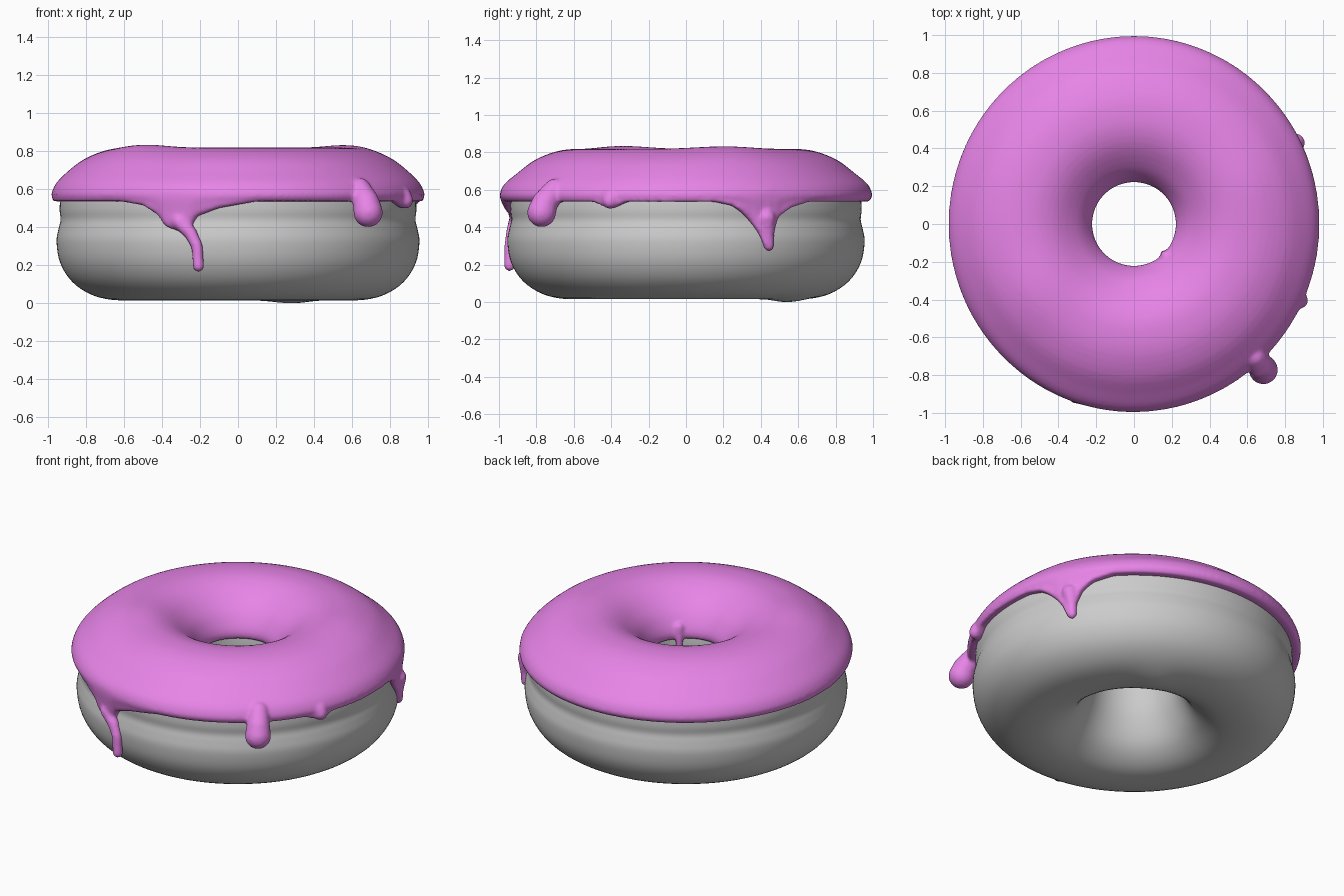
import bpy, bmesh, math
from mathutils import Vector, Matrix

if "Cube" in bpy.data.objects:
    bpy.data.objects.remove(bpy.data.objects["Cube"])


def material(name, rgb):
    m = bpy.data.materials.new(name)
    m.diffuse_color = (*rgb, 1)
    m.use_nodes = True
    m.node_tree.nodes["Principled BSDF"].inputs["Base Color"].default_value = m.diffuse_color
    return m


def spline(pts, n=4):
    # closed Catmull-Rom through 2D profile points
    out, k = [], len(pts)
    for i in range(k):
        a, b, c, d = (Vector(pts[(i + j) % k]) for j in (-1, 0, 1, 2))
        for s in range(n):
            t = s / n
            out.append(0.5 * (2 * b + (c - a) * t + (2 * a - 5 * b + 4 * c - d) * t * t
                              + (3 * b - a - 3 * c + d) * t ** 3))
    return out


def interp(table, x):
    if x <= table[0][0]:
        return table[0][1]
    for (x0, y0), (x1, y1) in zip(table, table[1:]):
        if x <= x1:
            t = (x - x0) / (x1 - x0)
            return y0 + (y1 - y0) * t
    return table[-1][1]


def revolve(bm, section, steps, warp):
    # ring of cross-sections, each may depend on the angle
    rings = []
    for i in range(steps):
        a = -math.pi + 2 * math.pi * i / steps
        rings.append([bm.verts.new(warp(p.x * math.cos(a), p.x * math.sin(a), p.y))
                      for p in section(a)])
    k = len(rings[0])
    for i in range(steps):
        r0, r1 = rings[i], rings[(i + 1) % steps]
        for j in range(k):
            bm.faces.new((r0[j], r1[j], r1[(j + 1) % k], r0[(j + 1) % k]))
    bmesh.ops.recalc_face_normals(bm, faces=bm.faces)


def finish(bm, name, mat):
    me = bpy.data.meshes.new(name)
    for f in bm.faces:
        f.smooth = True
    bm.to_mesh(me)
    bm.free()
    me.materials.append(mat)
    ob = bpy.data.objects.new(name, me)
    bpy.context.collection.objects.link(ob)
    return ob


def bump(x, y, cx, cy, w):
    return math.exp(-((x - cx) ** 2 + (y - cy) ** 2) / (w * w))


pink = material("pink icing", (0.8, 0.23, 0.8))
grey = material("grey dough", (0.6, 0.6, 0.6))

# Dough: revolved profile with a soft groove around the side
OUTER = [(0.62, 0.015), (0.76, 0.04), (0.87, 0.11), (0.935, 0.21), (0.955, 0.32), (0.945, 0.39),
         (0.934, 0.44), (0.939, 0.5), (0.925, 0.58), (0.85, 0.69)]
INNER = [(0.72, 0.76), (0.6, 0.785), (0.45, 0.755), (0.33, 0.68), (0.265, 0.59), (0.247, 0.48),
         (0.255, 0.38), (0.285, 0.26), (0.36, 0.12), (0.48, 0.035)]
dough_profile = spline(OUTER + INNER)
bm = bmesh.new()
revolve(bm, lambda a: dough_profile, 128,
        lambda x, y, z: (x, y, z - (0.015 * bump(x, y, 0.28, 0.54, 0.12) if z < 0.1 else 0)))
finish(bm, "dough", grey)

# Icing rim height by angle, with drips at the front and right
LIP = 0.54
rim = [(-math.pi / 2 + math.asin(x / 0.97), z) for x, z in
       [(-0.62, LIP), (-0.5, 0.52), (-0.43, 0.475), (-0.39, 0.415), (-0.3, 0.385),
        (-0.255, 0.41), (-0.22, 0.465), (-0.1, 0.507), (0.1, LIP)]]
rim += [(math.asin(y / 0.97), z) for y, z in
        [(-0.5, LIP), (-0.42, 0.508), (-0.39, 0.508), (-0.32, LIP), (0.15, LIP), (0.25, 0.52),
         (0.31, 0.48), (0.36, 0.43), (0.4, 0.37), (0.43, 0.29), (0.45, 0.29), (0.475, 0.39),
         (0.5, 0.46), (0.56, 0.508), (0.66, LIP)]]
side = [(z, r) for r, z in OUTER]


def icing_section(a):
    zl = interp(rim, a)
    drop = min(1, (LIP - zl) / 0.1)
    zm = (zl + 0.57) / 2
    rl, rm = interp(side, zl), interp(side, zm)
    k = 1 + 0.014 * math.sin(a) ** 2
    lip = 0.042 - 0.014 * drop
    return spline([
        (rl - 0.012, zl), (rl + lip, zl - 0.003), ((rm + 0.047 - 0.012 * drop) * k, zm),
        (0.982 * k, 0.575), (0.958 * k, 0.63), (0.9, 0.69), (0.81, 0.758), (0.7, 0.803),
        (0.6, 0.818), (0.5, 0.812), (0.4, 0.775), (0.3, 0.7), (0.247, 0.63), (0.222, 0.57),
        (0.228, 0.53), (0.255, 0.53), (0.27, 0.58), (0.34, 0.675), (0.45, 0.745),
        (0.6, 0.773), (0.72, 0.748), (0.84, 0.685), (0.918, 0.585), (rm - 0.015, zm)], 3)


def icing_warp(x, y, z):
    lift = bump(x, y, -0.5, -0.35, 0.2) + 0.9 * bump(x, y, 0.6, 0.22, 0.22)
    return (x, y, z + 0.016 * lift * max(0, min(1, (z - 0.6) / 0.15)))


bm = bmesh.new()
revolve(bm, icing_section, 360, icing_warp)


# Drips: chains of balls that melt into the icing, points are (x, y, z, radius)
def drip(pts):
    for p, q in zip(pts, pts[1:]):
        for s in range(9):
            x, y, z, r = Vector(p).lerp(Vector(q), s / 8)
            bmesh.ops.create_uvsphere(bm, u_segments=16, v_segments=10, radius=r,
                                      matrix=Matrix.Translation((x, y, z)))


drip([(-0.31, -0.91, 0.43, 0.04), (-0.25, -0.928, 0.37, 0.035), (-0.215, -0.942, 0.3, 0.03),
      (-0.208, -0.943, 0.195, 0.031)])
drip([(0.64, -0.70, 0.6, 0.06), (0.675, -0.755, 0.53, 0.07), (0.685, -0.772, 0.478, 0.078)])
drip([(0.865, -0.40, 0.56, 0.05), (0.88, -0.405, 0.54, 0.043)])
drip([(0.855, 0.43, 0.45, 0.05), (0.85, 0.44, 0.36, 0.032), (0.848, 0.443, 0.3, 0.028)])
drip([(0.17, -0.17, 0.6, 0.03), (0.16, -0.16, 0.53, 0.022), (0.16, -0.16, 0.43, 0.022)])

icing = finish(bm, "icing", pink)
rem = icing.modifiers.new("merge", "REMESH")
rem.mode = "VOXEL"
rem.voxel_size = 0.011
rem.use_smooth_shade = True
smo = icing.modifiers.new("soften", "SMOOTH")
smo.factor = 0.5
smo.iterations = 5
